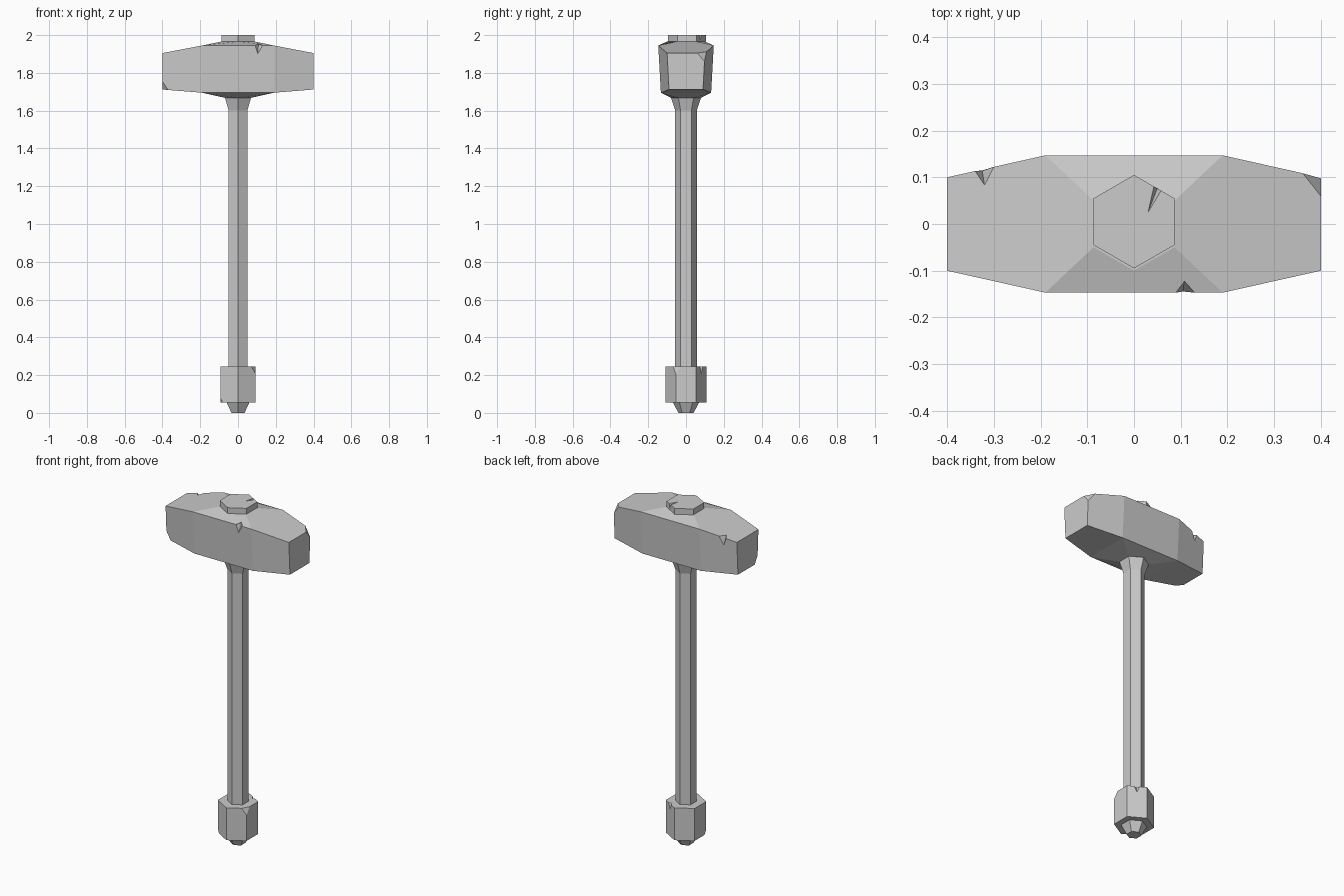
import bpy, bmesh
from math import sin, cos, pi
from mathutils import Vector

cube = bpy.data.objects.get("Cube")
if cube:
    bpy.data.objects.remove(cube)

grey = bpy.data.materials.new("stone_grey")
grey.use_nodes = True
colour = (0.6, 0.6, 0.6, 1)
grey.diffuse_color = colour
grey.node_tree.nodes["Principled BSDF"].inputs["Base Color"].default_value = colour


def finish(bm, name):
    bmesh.ops.recalc_face_normals(bm, faces=bm.faces)
    mesh = bpy.data.meshes.new(name)
    bm.to_mesh(mesh)
    bm.free()
    mesh.materials.append(grey)
    obj = bpy.data.objects.new(name, mesh)
    bpy.context.collection.objects.link(obj)
    return obj


def hexagon(bm, radius, z, y=0):
    """Six vertices with corners pointing to the front and back."""
    angles = [pi / 2 + k * pi / 3 for k in range(6)]
    return [bm.verts.new((radius * cos(a), y + radius * sin(a), z)) for a in angles]


def bridge(bm, a, b):
    for i in range(len(a)):
        j = (i + 1) % len(a)
        bm.faces.new((a[i], a[j], b[j], b[i]))


def hex_column(rings, y=0):
    """Loft hexagons given as (radius, z) pairs."""
    bm = bmesh.new()
    loops = [hexagon(bm, r, z, y) for r, z in rings]
    for a, b in zip(loops, loops[1:]):
        bridge(bm, a, b)
    bm.faces.new(loops[0])
    bm.faces.new(loops[-1])
    return bm


def chip(bm, a, b, c, centre):
    """Slice off a corner along the plane through three points."""
    a, b, c = map(Vector, (a, b, c))
    normal = (b - a).cross(c - a).normalized()
    if normal.dot(Vector(centre) - a) > 0:
        normal.negate()
    geom = bm.verts[:] + bm.edges[:] + bm.faces[:]
    cut = bmesh.ops.bisect_plane(bm, geom=geom, plane_co=a, plane_no=normal,
                                 clear_outer=True)["geom_cut"]
    edges = [e for e in cut if isinstance(e, bmesh.types.BMEdge)]
    bmesh.ops.holes_fill(bm, edges=edges)


def notch(obj, points):
    """Cut a V notch: two edge points, two valley ends and an outer point."""
    bm = bmesh.new()
    for p in points:
        bm.verts.new(p)
    bmesh.ops.convex_hull(bm, input=bm.verts)
    cutter = finish(bm, "notch_cutter")
    cutter.hide_render = True
    mod = obj.modifiers.new("notch", "BOOLEAN")
    mod.operation = "DIFFERENCE"
    mod.solver = "EXACT"
    mod.object = cutter
    bpy.context.view_layer.objects.active = obj
    bpy.ops.object.modifier_apply(modifier=mod.name)
    bpy.data.objects.remove(cutter)


# Head: four cross-sections lofted along x
bm = bmesh.new()
sections = []
for x in (-0.4, -0.19, 0.19, 0.4):
    end = abs(x) > 0.3
    top, low = (1.905, 1.712) if end else (1.945, 1.695)
    wide, narrow = (0.1, 0.09) if end else (0.147, 0.133)
    sections.append([bm.verts.new((x, y, z)) for y, z in
                     ((-narrow, low), (narrow, low), (wide, top), (-wide, top))])
for a, b in zip(sections, sections[1:]):
    bridge(bm, a, b)
bm.faces.new(sections[0])
bm.faces.new(sections[-1])

# Raised hexagons in the middle of the head, above and below
left, right = sections[1], sections[2]
for front, back, radius, z in ((3, 2, 0.1, 1.966), (0, 1, 0.08, 1.668)):
    corners = (left[front], left[back], right[back], right[front])
    bmesh.ops.delete(bm, geom=[f for f in bm.faces if set(f.verts) == set(corners)],
                     context="FACES_ONLY")
    h = hexagon(bm, radius, z)
    bm.faces.new(h)
    bm.faces.new((left[back], right[back], h[5], h[0], h[1]))
    bm.faces.new((left[front], right[front], h[4], h[3], h[2]))
    bm.faces.new((left[front], left[back], h[1], h[2]))
    bm.faces.new((right[front], right[back], h[5], h[4]))

# Chipped corners and notches of the head
middle = (0, 0, 1.8)
chip(bm, (0.362, 0.108, 1.912), (0.4, 0.06, 1.905), (0.4, 0.098, 1.86), middle)
chip(bm, (-0.4, -0.092, 1.755), (-0.37, -0.096, 1.71), (-0.4, -0.065, 1.712), middle)
head = finish(bm, "hammer_head")
notch(head, [(0.09, -0.147, 1.945), (0.13, -0.147, 1.945), (0.108, -0.117, 1.951),
             (0.105, -0.145, 1.9), (0.108, -0.25, 2.05)])
notch(head, [(-0.34, 0.113, 1.916), (-0.3, 0.122, 1.924), (-0.32, 0.083, 1.92),
             (-0.325, 0.114, 1.875), (-0.33, 0.2, 2.0)])

# Handle end showing on top of the head
cap = finish(hex_column([(0.09, 1.95), (0.09, 1.955), (0.1, 1.965), (0.1, 2.0)][2:], 0.005),
             "top_cap")
notch(cap, [(0.043, 0.082, 2.0), (0.06, 0.075, 2.0), (0.03, 0.025, 2.0),
            (0.05, 0.077, 1.972), (0.08, 0.15, 2.08)])

# Handle with a flare under the head
finish(hex_column([(0.057, 0.2), (0.057, 1.6), (0.08, 1.67)]), "handle")

# Pommel with a tapered tip
bm = hex_column([(0.108, 0.055), (0.108, 0.245)])
middle = (0, 0, 0.15)
chip(bm, (0.094, -0.025, 0.245), (0.07, -0.068, 0.245), (0.094, -0.054, 0.205), middle)
chip(bm, (-0.094, -0.035, 0.055), (-0.08, -0.062, 0.055), (-0.094, -0.054, 0.08), middle)
pommel = finish(bm, "pommel")
notch(pommel, [(0.034, 0.088, 0.245), (0.06, 0.073, 0.245), (0.041, 0.069, 0.245),
               (0.047, 0.081, 0.21), (0.08, 0.14, 0.33)])
finish(hex_column([(0.04, 0.0), (0.07, 0.056)]), "pommel_tip")
